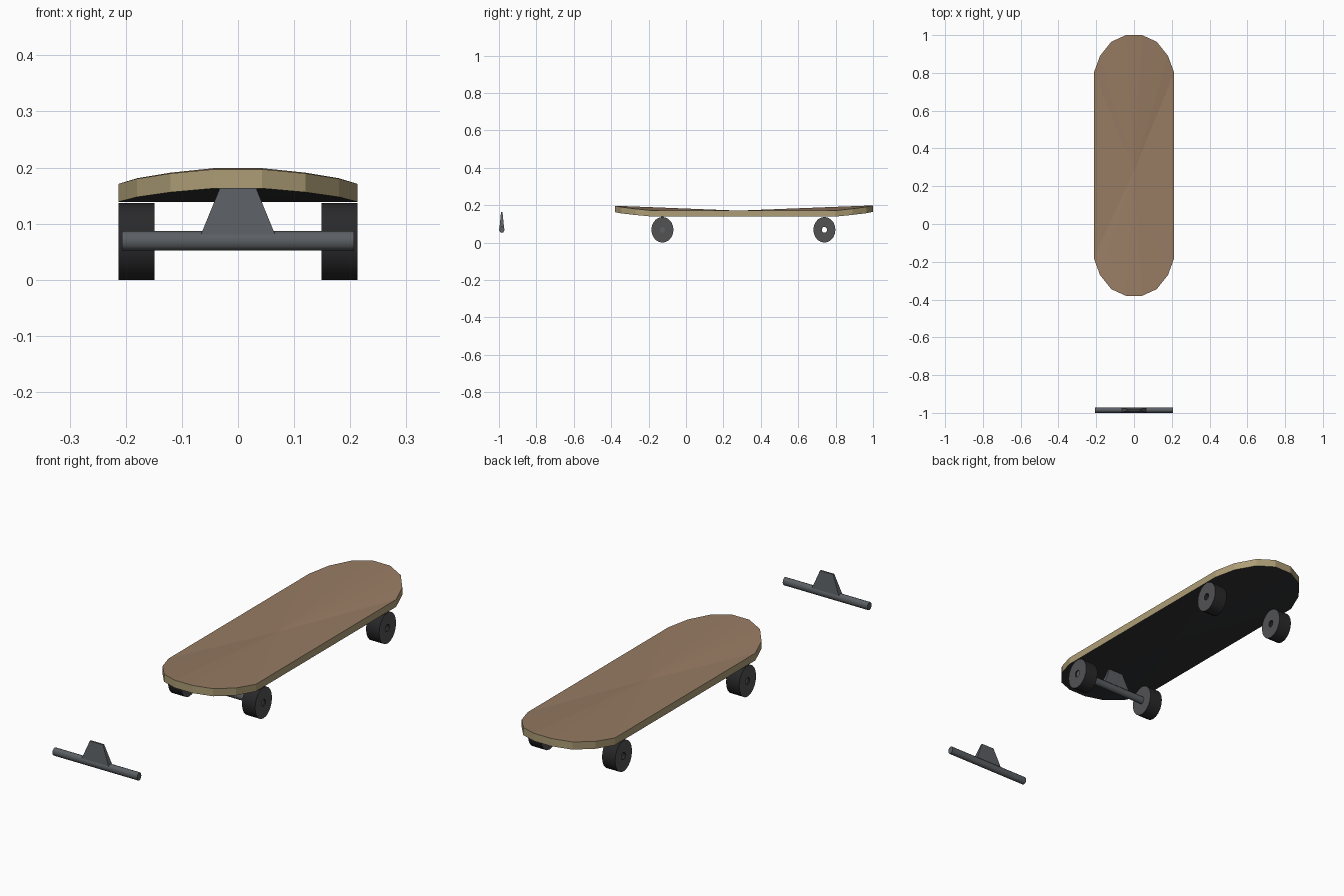
import bpy, bmesh, math

if "Cube" in bpy.data.objects:
    bpy.data.objects.remove(bpy.data.objects["Cube"])

def mat(name, rgb):
    m = bpy.data.materials.new(name)
    m.diffuse_color = (*rgb, 1)
    m.use_nodes = True
    m.node_tree.nodes["Principled BSDF"].inputs["Base Color"].default_value = m.diffuse_color
    return m

BROWN = mat("grip brown", (0.31, 0.20, 0.125))
TAN = mat("edge tan", (0.42, 0.34, 0.18))
DARK = mat("underside dark", (0.03, 0.031, 0.034))
METAL = mat("truck grey", (0.105, 0.115, 0.125))
BLACK = mat("tyre black", (0.022, 0.022, 0.024))
HUB = mat("wheel side grey", (0.085, 0.085, 0.088))

def finish(bm, name, mats, smooth=False):
    bm.normal_update()
    me = bpy.data.meshes.new(name)
    bm.to_mesh(me)
    bm.free()
    for m in mats:
        me.materials.append(m)
    ob = bpy.data.objects.new(name, me)
    bpy.context.collection.objects.link(ob)
    if smooth:
        bpy.context.view_layer.objects.active = ob
        ob.select_set(True)
        bpy.ops.object.shade_smooth_by_angle(angle=math.radians(40))
        ob.select_set(False)
    return ob

# deck: half-width, distance in from the tip, rise at that point
END = [(0.213, 0.20, 0.0), (0.18, 0.11, 0.010), (0.12, 0.035, 0.020), (0.043, 0.0, 0.028)]

def build_deck():
    bm = bmesh.new()
    back = [(x, 1.0 - d, r) for x, d, r in END]
    front = [(x, -0.38 + d, r * 0.93) for x, d, r in END]
    right = front[::-1] + back
    loop = right + [(-x, y, r) for x, y, r in right[::-1]]
    top = [bm.verts.new((x, y, 0.171 + r)) for x, y, r in loop]
    low = [bm.verts.new((x, y, 0.139 + r * 0.92)) for x, y, r in loop]
    ct = bm.verts.new((0, 0.28, 0.171))
    cl = bm.verts.new((0, 0.28, 0.139))
    n = len(loop)
    for i in range(n):
        j = (i + 1) % n
        bm.faces.new((ct, top[i], top[j])).material_index = 0
        bm.faces.new((low[i], low[j], top[j], top[i])).material_index = 1
        bm.faces.new((cl, low[j], low[i])).material_index = 2
    finish(bm, "deck", [BROWN, TAN, DARK])

# wheel: slightly oval ring with an open axle hole
def build_wheel(name, x0, x1, y):
    bm = bmesh.new()
    n = 20
    def ring(x, s):
        return [bm.verts.new((x, y + 0.059 * s * math.cos(2 * math.pi * i / n),
                              0.0685 + 0.0685 * s * math.sin(2 * math.pi * i / n)))
                for i in range(n)]
    rings = [ring(x0, 1), ring(x1, 1), ring(x1, 0.23), ring(x0, 0.23)]
    for k in range(4):
        a, b = rings[k], rings[(k + 1) % 4]
        for i in range(n):
            j = (i + 1) % n
            bm.faces.new((a[i], a[j], b[j], b[i])).material_index = k % 2
    bmesh.ops.recalc_face_normals(bm, faces=bm.faces)
    finish(bm, name, [BLACK, HUB], True)

# truck: axle bar plus tapered hanger plate
def build_truck(name, y):
    bm = bmesh.new()
    n = 12
    ends = [[bm.verts.new((x, y + 0.0145 * math.cos(2 * math.pi * i / n),
                           0.0695 + 0.0175 * math.sin(2 * math.pi * i / n)))
             for i in range(n)] for x in (-0.207, 0.207)]
    for i in range(n):
        j = (i + 1) % n
        bm.faces.new((ends[0][i], ends[0][j], ends[1][j], ends[1][i]))
    for e in ends:
        bm.faces.new(e)
    bmesh.ops.recalc_face_normals(bm, faces=bm.faces)
    finish(bm, name + "_axle", [METAL], True)

    bm = bmesh.new()
    bmesh.ops.create_cube(bm, size=2)
    for v in bm.verts:
        hi = v.co.z > 0
        v.co = (v.co.x * (0.032 if hi else 0.066),
                y + v.co.y * (0.004 if hi else 0.012),
                0.164 if hi else 0.081)
    finish(bm, name + "_hanger", [METAL])

build_deck()
build_truck("front_truck", -0.126)
build_truck("loose_truck", -0.985)
for end, y in (("front", -0.126), ("back", 0.740)):
    build_wheel(end + "_wheel_right", 0.149, 0.213, y)
    build_wheel(end + "_wheel_left", -0.213, -0.149, y)
